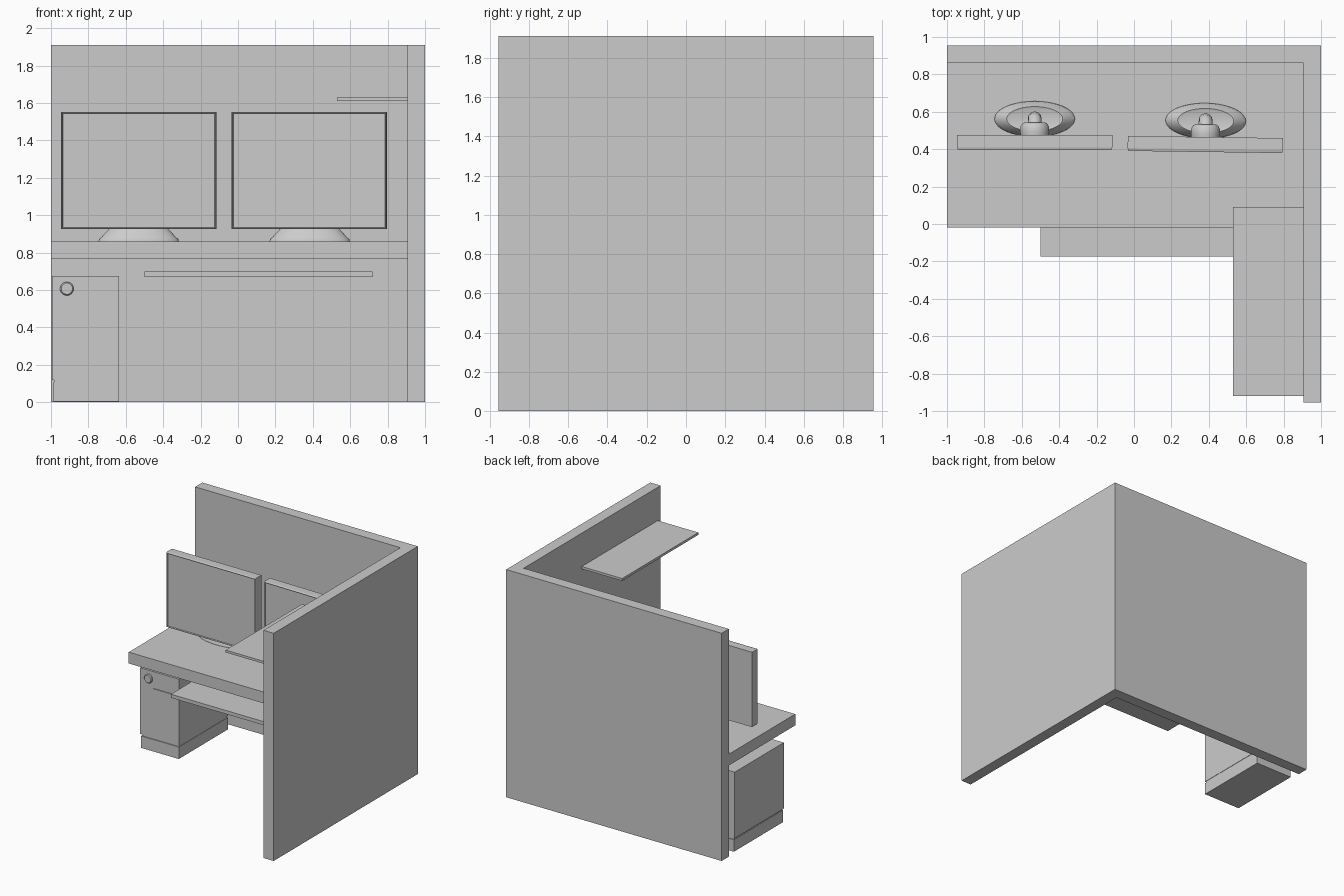
import bpy, bmesh, math
from mathutils import Matrix, Vector

if "Cube" in bpy.data.objects:
    bpy.data.objects.remove(bpy.data.objects["Cube"], do_unlink=True)

grey = bpy.data.materials.new("plain grey")
grey.use_nodes = True
COLOUR = (0.6, 0.6, 0.6, 1)
grey.diffuse_color = COLOUR
grey.node_tree.nodes["Principled BSDF"].inputs["Base Color"].default_value = COLOUR


def finish(name, bm, smooth=False):
    bmesh.ops.recalc_face_normals(bm, faces=bm.faces)
    mesh = bpy.data.meshes.new(name)
    bm.to_mesh(mesh)
    bm.free()
    mesh.materials.append(grey)
    obj = bpy.data.objects.new(name, mesh)
    bpy.context.collection.objects.link(obj)
    if smooth:
        bpy.ops.object.select_all(action='DESELECT')
        obj.select_set(True)
        bpy.context.view_layer.objects.active = obj
        bpy.ops.object.shade_smooth_by_angle(angle=math.radians(35))
    return obj


def box_bm(x, y, z):
    bm = bmesh.new()
    bmesh.ops.create_cube(bm, size=1)
    for v in bm.verts:
        v.co = [(r[0] + r[1]) / 2 + c * (r[1] - r[0]) for r, c in zip((x, y, z), v.co)]
    return bm


def box(name, x, y, z):
    return finish(name, box_bm(x, y, z))


def lathe(name, profile, matrix, steps=40):
    """Turn a (radius, height) profile into a capped solid, then place it."""
    bm = bmesh.new()
    rings = []
    for r, h in profile:
        rings.append([bm.verts.new((r * math.cos(a), r * math.sin(a), h))
                      for a in (math.tau * i / steps for i in range(steps))])
    for low, high in zip(rings, rings[1:]):
        for i in range(steps):
            j = (i + 1) % steps
            bm.faces.new((low[i], low[j], high[j], high[i]))
    bm.faces.new(rings[0])
    bm.faces.new(rings[-1])
    bm.transform(matrix)
    return finish(name, bm, True)


# L-shaped partition extruded from its plan
bm = bmesh.new()
plan = [(-1, .955), (-1, .86), (.905, .86), (.905, -.955), (1, -.955), (1, .955)]
floor = bm.faces.new([bm.verts.new((x, y, 0)) for x, y in plan])
top = bmesh.ops.extrude_face_region(bm, geom=[floor])["geom"]
bmesh.ops.translate(bm, vec=(0, 0, 1.91),
                    verts=[v for v in top if isinstance(v, bmesh.types.BMVert)])
finish("partition_walls", bm)

# Desk and shelves
box("desk_top", (-1, .905), (-.02, .86), (.765, .86))
box("keyboard_tray", (-.5, .72), (-.175, .38), (.67, .70))
box("wall_shelf", (.53, .905), (-.92, .09), (1.61, 1.63))

# Computer tower
box("tower_body", (-.995, -.637), (.125, .775), (.12, .675))
box("tower_base", (-.987, -.637), (.125, .775), (.005, .105))
box("tower_groove", (-.985, -.64), (.132, .77), (.1, .125))
box("tower_drive", (-.875, -.65), (.118, .13), (.515, .535))
face_front = Matrix.Rotation(math.pi / 2, 4, 'X')
lathe("tower_button", [(.036, 0), (.036, .015), (.03, .022)],
      Matrix.Translation((-.915, .13, .607)) @ face_front)


def monitor(side, x, y, turn):
    place = Matrix.Translation((x, y, 0)) @ Matrix.Rotation(turn, 4, 'Z')

    # Panel with a chamfered front rim and a recessed screen
    bm = box_bm((-.415, .415), (-.065, 0), (.925, 1.553))
    front = min(bm.faces, key=lambda f: f.calc_center_median().y)
    for inset, shift in ((.006, -.015), (.004, 0), (.003, .012)):
        bmesh.ops.inset_region(bm, faces=[front], thickness=inset)
        bmesh.ops.translate(bm, verts=front.verts, vec=(0, shift, 0))
    bm.transform(place)
    finish(side + "_monitor", bm)

    # Oval foot
    foot = [(.215, 0), (.212, .012), (.2, .022), (.16, .065), (.15, .07), (.13, .066)]
    lathe(side + "_monitor_foot", foot,
          place @ Matrix.Translation((0, .087, .86)) @ Matrix.Diagonal((1, .44, 1, 1)))

    # Rounded mount on the back of the panel
    mount = [(.076, 0), (.078, .02), (.076, .045), (.068, .06), (.055, .068)]
    lathe(side + "_monitor_mount", mount,
          place @ Matrix.Translation((0, 0, 1.2)) @ Matrix.Rotation(-math.pi / 2, 4, 'X'))

    # Bent neck swept along a path
    curve = bpy.data.curves.new(side + "_monitor_neck", 'CURVE')
    curve.dimensions = '3D'
    curve.bevel_depth = .037
    curve.bevel_resolution = 4
    curve.use_fill_caps = True
    spline = curve.splines.new('POLY')
    path = [(.05, 1.2), (.072, 1.195), (.086, 1.18), (.09, 1.15), (.09, .9)]
    spline.points.add(len(path) - 1)
    for p, (py, pz) in zip(spline.points, path):
        p.co = (*(place @ Vector((0, py, pz))), 1)
    curve.materials.append(grey)
    neck = bpy.data.objects.new(side + "_monitor_neck", curve)
    bpy.context.collection.objects.link(neck)


monitor("right", -.531, .475, 0)
monitor("left", .382, .465, math.radians(-.8))
